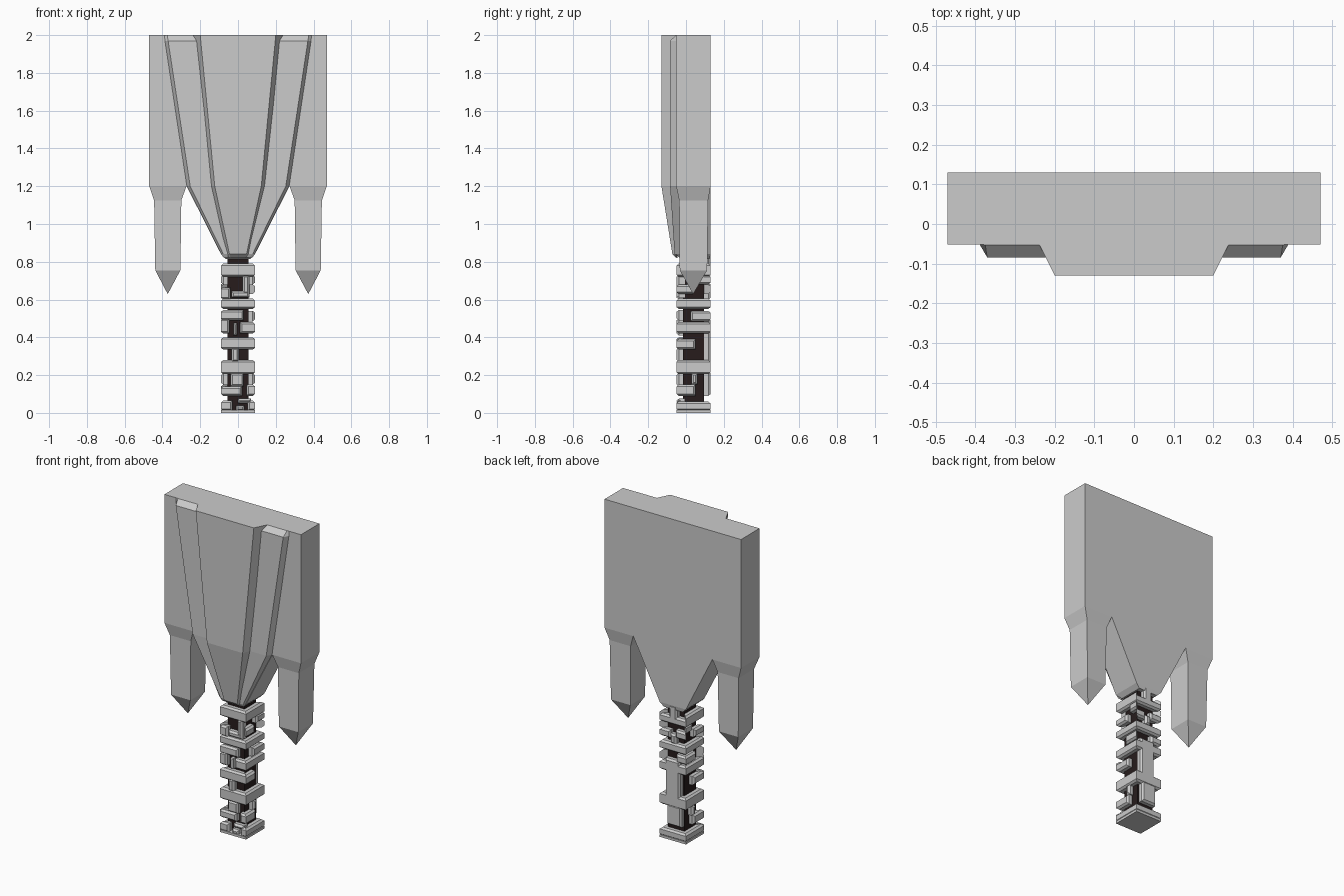
import bpy, bmesh
from mathutils import Vector

if "Cube" in bpy.data.objects:
    bpy.data.objects.remove(bpy.data.objects["Cube"])


def finish(name, bm, color=None):
    bmesh.ops.recalc_face_normals(bm, faces=bm.faces)
    me = bpy.data.meshes.new(name)
    bm.to_mesh(me)
    bm.free()
    ob = bpy.data.objects.new(name, me)
    bpy.context.collection.objects.link(ob)
    if color:
        mat = bpy.data.materials.new(name + "_mat")
        mat.diffuse_color = color
        mat.use_nodes = True
        mat.node_tree.nodes["Principled BSDF"].inputs["Base Color"].default_value = mat.diffuse_color
        me.materials.append(mat)
    return ob


def add_loft(bm, loops):
    rings = [[bm.verts.new(p) for p in loop] for loop in loops]
    n = len(rings[0])
    for a, b in zip(rings, rings[1:]):
        for i in range(n):
            j = (i + 1) % n
            bm.faces.new((a[i], a[j], b[j], b[i]))
    bm.faces.new(rings[0])
    bm.faces.new(rings[-1])


def rect(x0, x1, y0, y1, z):
    return [(x0, y0, z), (x1, y0, z), (x1, y1, z), (x0, y1, z)]


def loft(name, loops, color=None):
    bm = bmesh.new()
    add_loft(bm, loops)
    return finish(name, bm, color)


def mirrored(name, loops):
    loft(name + "_right", loops)
    loft(name + "_left", [[(-x, y, z) for x, y, z in l] for l in loops])


# Back slab and its funnel towards the shaft
loft("slab", [rect(-.47, .47, -.052, .13, 1.2), rect(-.47, .47, -.052, .13, 2)])
loft("funnel", [rect(-.065, .065, -.03, .125, .815),
                rect(-.09, .09, -.052, .13, .84),
                rect(-.272, .272, -.052, .13, 1.2)])

# Raised central ridge: half width front, half width back, front y, z
loft("central_ridge", [
    [(-f, y, z), (f, y, z), (b, -.045, z), (-b, -.045, z)]
    for f, b, y, z in ((.04, .055, -.05, .82), (.045, .065, -.072, .84),
                       (.123, .155, -.13, 1.2), (.2, .242, -.13, 2))])

# Lower side ribs: inner x, outer x front, outer x base, front y, z
mirrored("side_rib", [
    [(i, y, z), (f, y, z), (b, -.05, z), (i, -.045, z)]
    for i, f, b, y, z in ((.03, .06, .075, -.051, .822), (.03, .077, .09, -.06, .84),
                          (.11, .253, .272, -.084, 1.2), (.2, .37, .388, -.084, 1.97),
                          (.2, .375, .39, -.053, 2))])

# Hanging pointed prongs
mirrored("prong", [
    rect(.3715, .3725, .0375, .0385, .63),
    rect(.305, .438, -.033, .112, .755),
    rect(.3, .444, -.036, .117, 1.125),
    rect(.273, .47, -.052, .13, 1.2)])

# Dark shaft core, neck and end plate
CY, HALF, CORE = .04, .09, .056
loft("shaft_core", [rect(-CORE, CORE, CY - CORE, CY + CORE, .005),
                    rect(-CORE, CORE, CY - CORE, CY + CORE, .83)], (.02, .012, .012, 1))
loft("end_plate", [rect(-HALF, HALF, CY - HALF, CY + HALF, 0),
                   rect(-HALF, HALF, CY - HALF, CY + HALF, .015)])

# Maze bars on the shaft faces: u0, u1, z0, z1
front = [(-.09, .09, .72, .79), (.025, .06, .63, .73), (-.035, .06, .61, .645),
         (-.09, -.04, .6, .665), (-.09, .03, .49, .545), (-.09, -.045, .42, .5),
         (-.025, -.005, .41, .475), (.01, .09, .42, .48), (-.09, .09, .335, .4),
         (-.035, .005, .27, .345), (-.04, .03, .14, .21), (-.09, .02, .09, .14),
         (.045, .09, .09, .15), (-.09, -.03, .01, .065), (-.01, .035, .01, .04),
         (.05, .09, .01, .065), (0, .07, .05, .075)]
side = [(-.09, .09, .72, .79), (-.09, 0, .63, .68), (.02, .09, .68, .73),
        (-.015, .09, .485, .54), (-.09, .09, .42, .48), (-.09, .01, .335, .39),
        (-.09, .01, .09, .15), (-.01, .02, .15, .21), (-.09, .09, .01, .06)]
back = [(-.09, .09, .72, .77), (-.03, .025, .74, .84), (-.09, -.02, .63, .68),
        (.015, .09, .64, .69), (-.02, .02, .6, .66), (-.055, .045, .26, .5),
        (-.09, .09, .42, .48), (.02, .09, .49, .54), (-.045, .055, .09, .22),
        (-.09, .09, .01, .06)]
rings = [(-.09, .09, .55, .605), (-.09, .09, .205, .28)]
turn = [lambda u, d: (u, -d), lambda u, d: (d, u),
        lambda u, d: (-u, d), lambda u, d: (-d, -u)]

left = [(-u1, -u0, z0, z1) for u0, u1, z0, z1 in side]
bm = bmesh.new()
for k, bars in enumerate((front, side, back, left)):
    for u0, u1, z0, z1 in bars + rings:
        loops = []
        for d, c in ((.045, 0), (.078, 0), (HALF, .01)):
            a = -d if u0 <= -HALF else u0 + c
            b = d if u1 >= HALF else u1 - c
            loops.append([turn[k](u, d) + (z,) for u, z in
                          ((a, z0 + c), (b, z0 + c), (b, z1 - c), (a, z1 - c))])
        add_loft(bm, [[Vector((x, y + CY, z)) for x, y, z in l] for l in loops])
finish("shaft_bars", bm)
